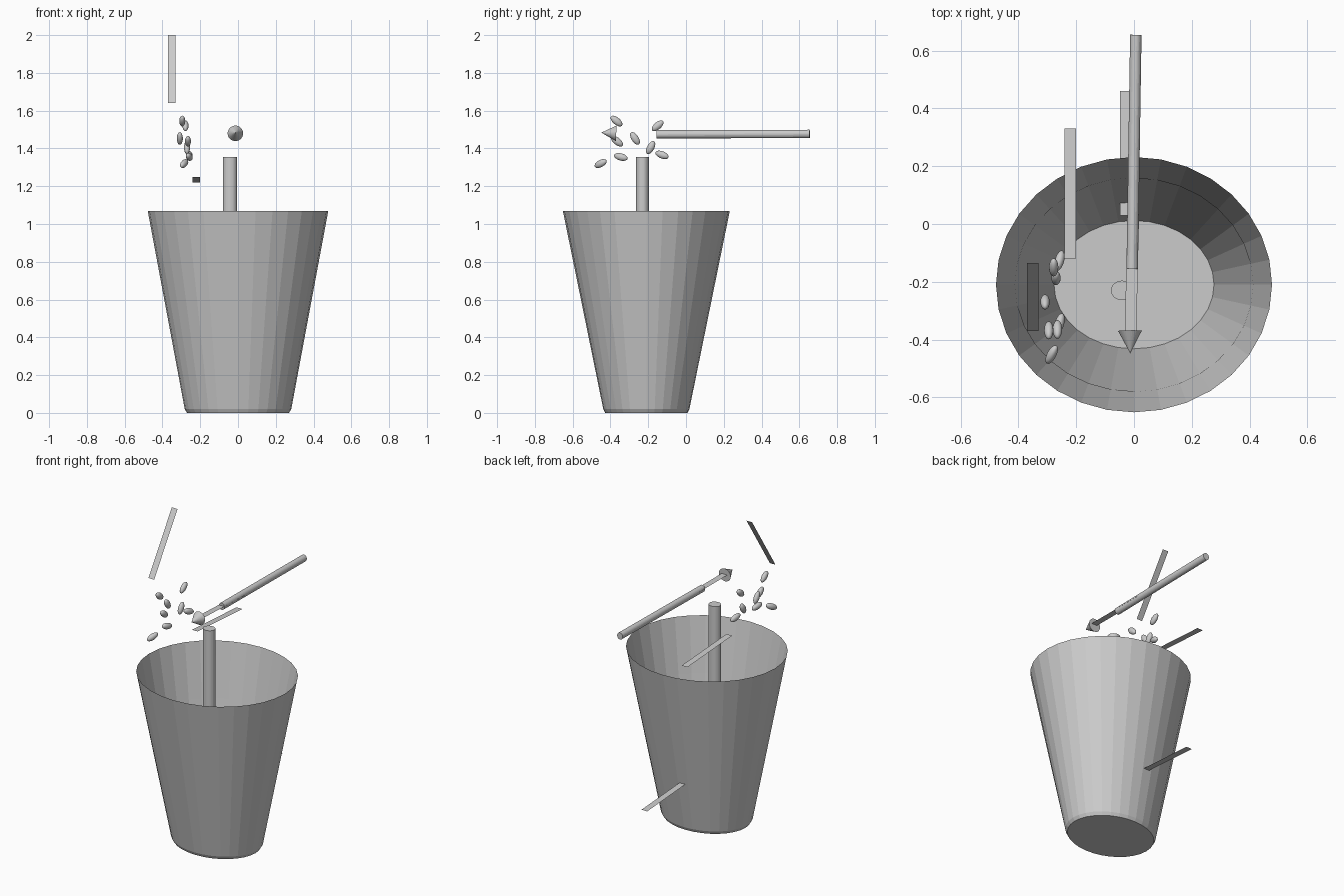
import bpy, bmesh, math
from mathutils import Vector, Matrix

if "Cube" in bpy.data.objects:
    bpy.data.objects.remove(bpy.data.objects["Cube"])

def finish(name, bm, smooth=False):
    bm.normal_update()
    me = bpy.data.meshes.new(name)
    bm.to_mesh(me)
    bm.free()
    for p in me.polygons:
        p.use_smooth = smooth
    ob = bpy.data.objects.new(name, me)
    bpy.context.collection.objects.link(ob)
    return ob

def elliptic_shell(name, profile, centre_y, sides=32):
    """Open-topped loft through (x radius, y radius, z) rings with a closed bottom."""
    bm = bmesh.new()
    rings = []
    for rx, ry, z in profile:
        rings.append([bm.verts.new((rx * math.cos(2 * math.pi * i / sides),
                                    centre_y + ry * math.sin(2 * math.pi * i / sides), z))
                      for i in range(sides)])
    bm.faces.new(rings[0][::-1])
    for a, b in zip(rings, rings[1:]):
        for i in range(sides):
            j = (i + 1) % sides
            bm.faces.new((a[i], a[j], b[j], b[i]))
    return finish(name, bm)

def tapered_rod(name, start, end, r1, r2, sides=32, squash=(1, 1)):
    start, end = Vector(start), Vector(end)
    axis = end - start
    bm = bmesh.new()
    bmesh.ops.create_cone(bm, cap_ends=True, segments=sides, radius1=r1, radius2=r2,
                          depth=axis.length)
    rot = axis.to_track_quat('Z', 'X').to_matrix().to_4x4()
    bm.transform(Matrix.Translation((start + end) / 2) @ rot)
    mid = (start + end) / 2
    for v in bm.verts:
        v.co.x = mid.x + (v.co.x - mid.x) * squash[0]
        v.co.y = mid.y + (v.co.y - mid.y) * squash[1]
    ob = finish(name, bm)
    return ob

def strip(name, start, end, width=0.04):
    """Thin flat blade, wide along x."""
    bm = bmesh.new()
    w = Vector((width / 2, 0, 0))
    a, b = Vector(start), Vector(end)
    bm.faces.new([bm.verts.new(p) for p in (a - w, a + w, b + w, b - w)])
    return finish(name, bm)

# bucket with a chamfered foot, plus the thin inner lining
elliptic_shell("bucket", [(0.27, 0.218, 0), (0.282, 0.228, 0.02), (0.478, 0.442, 1.07)], -0.21)
elliptic_shell("inner_lining", [(0.277, 0.222, 0.02), (0.413, 0.371, 0.735)], -0.21)

# upright post standing in the bucket
tapered_rod("post", (-0.042, -0.23, 0.02), (-0.042, -0.23, 1.355), 0.036, 0.036, squash=(1.04, 0.94))

# horizontal pointer: handle, flat shaft and pointed tip
tapered_rod("pointer_handle", (0.007, 0.655, 1.477), (-0.007, -0.155, 1.475), 0.022, 0.022,
            squash=(0.9, 1))
strip("pointer_shaft", (-0.002, 0.05, 1.475), (-0.012, -0.38, 1.484))
tapered_rod("pointer_tip", (-0.014, -0.37, 1.48), (-0.013, -0.448, 1.484), 0.041, 0)

# loose flat strips
strip("upper_strip", (-0.351, -0.37, 1.64), (-0.351, -0.135, 2.0))
strip("middle_strip", (-0.221, -0.12, 1.25), (-0.221, 0.33, 1.221))
strip("lower_strip", (-0.029, 0.03, 0.331), (-0.029, 0.46, 0.302))

# scattered seeds: centre, tilt in the yz plane, turn about z
seeds = [((-0.295, -0.368, 1.545), -40, 0), ((-0.278, -0.150, 1.520), 40, 0),
         ((-0.308, -0.270, 1.453), -57, 0), ((-0.265, -0.365, 1.438), -38, 0),
         ((-0.270, -0.187, 1.405), 62, 0), ((-0.258, -0.345, 1.355), -15, -15),
         ((-0.285, -0.452, 1.320), 25, -28), ((-0.258, -0.127, 1.366), -20, -15)]
for n, (pos, tilt, turn) in enumerate(seeds):
    bm = bmesh.new()
    bmesh.ops.create_uvsphere(bm, u_segments=24, v_segments=12, radius=1)
    bm.transform(Matrix.Translation(pos)
                 @ Matrix.Rotation(math.radians(turn), 4, 'Z')
                 @ Matrix.Rotation(math.radians(tilt), 4, 'X')
                 @ Matrix.Diagonal((0.016, 0.038, 0.019, 1)))
    finish(f"seed_{n + 1}", bm, smooth=True)
